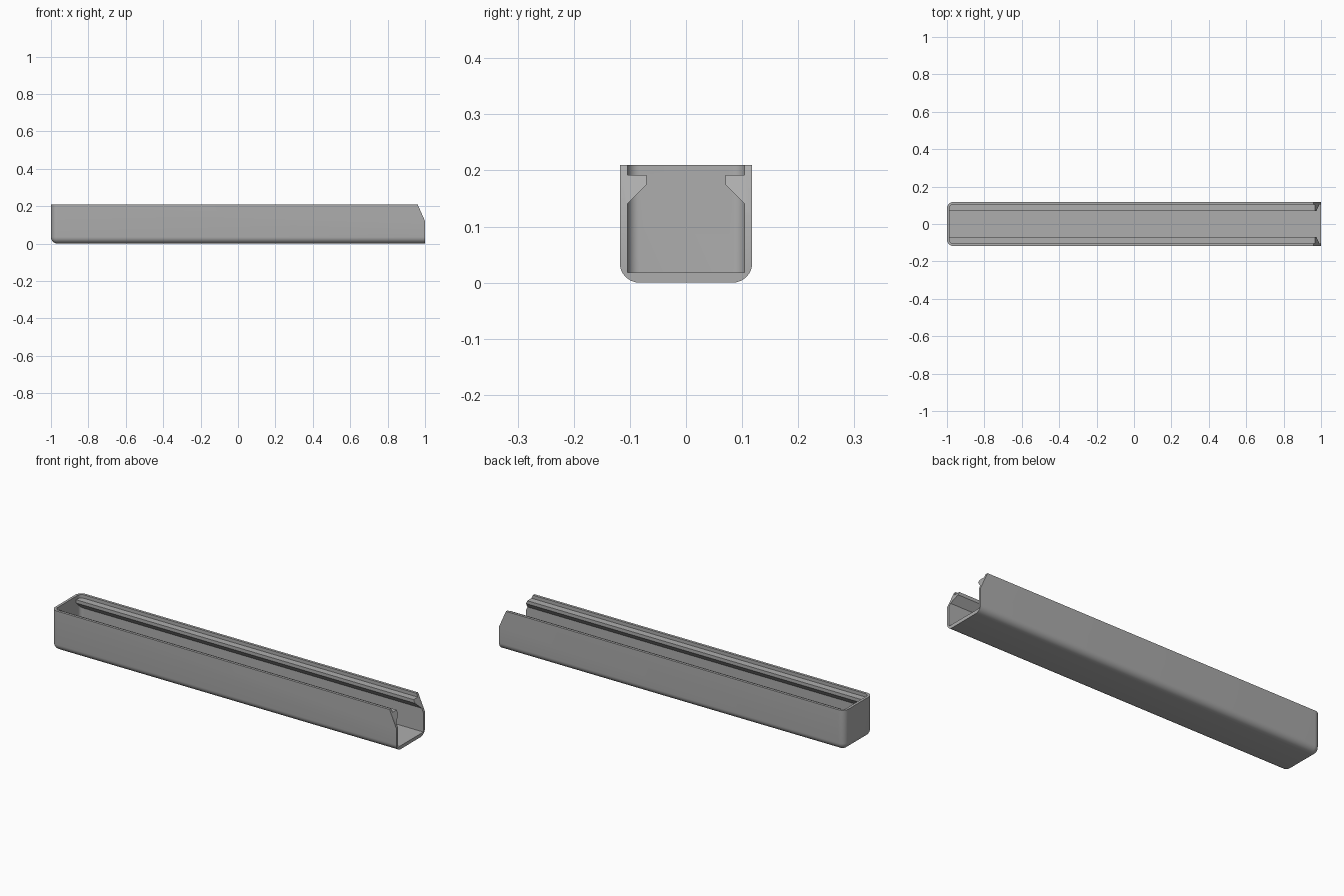
import bpy, bmesh

cube = bpy.data.objects.get("Cube")
if cube:
    bpy.data.objects.remove(cube, do_unlink=True)

LENGTH, HALF_W, HEIGHT = 2.0, 0.118, 0.21
WALL, FLOOR, RADIUS = 0.0135, 0.018, 0.035

grey = bpy.data.materials.new("plain_grey")
grey.use_nodes = True
colour = (0.42, 0.42, 0.42, 1)
grey.diffuse_color = colour
grey.node_tree.nodes["Principled BSDF"].inputs["Base Color"].default_value = colour


def finish(name, bm):
    bmesh.ops.recalc_face_normals(bm, faces=bm.faces)
    mesh = bpy.data.meshes.new(name)
    bm.to_mesh(mesh)
    bm.free()
    mesh.materials.append(grey)
    obj = bpy.data.objects.new(name, mesh)
    bpy.context.collection.objects.link(obj)
    return obj


def rounded_box(name, low, high, radius, round_bottom):
    """Box with rounded upright corners at its -x end, and optionally a rounded underside."""
    bm = bmesh.new()
    bmesh.ops.create_cube(bm, size=1)
    for v in bm.verts:
        v.co = [l if c < 0 else h for c, l, h in zip(v.co, low, high)]
    edges = []
    for e in bm.edges:
        a, b = (v.co for v in e.verts)
        at_back = max(a.x, b.x) < 0
        upright = abs(a.z - b.z) > 0.01
        at_bottom = max(a.z, b.z) < low[2] + 0.001
        across_open_end = min(a.x, b.x) > 0
        if (at_back and upright) or (round_bottom and at_bottom and not across_open_end):
            edges.append(e)
    bmesh.ops.bevel(bm, geom=edges, offset=radius, segments=8, profile=0.5, affect='EDGES')
    return finish(name, bm)


def prism(name, points, offset):
    """Close a flat profile and extrude it along an offset."""
    bm = bmesh.new()
    face = bm.faces.new([bm.verts.new(p) for p in points])
    moved = bmesh.ops.extrude_face_region(bm, geom=[face], use_keep_orig=True)["geom"]
    bmesh.ops.translate(bm, vec=offset, verts=[v for v in moved if isinstance(v, bmesh.types.BMVert)])
    return finish(name, bm)


def combine(target, other, operation):
    mod = target.modifiers.new(operation.title(), 'BOOLEAN')
    mod.operation, mod.object, mod.solver = operation, other, 'EXACT'
    bpy.context.view_layer.objects.active = target
    bpy.ops.object.modifier_apply(modifier=mod.name)
    bpy.data.objects.remove(other, do_unlink=True)


# Outer shell, closed at one end
end = LENGTH / 2
tray = rounded_box("sliding_tray", (-end, -HALF_W, 0), (end, HALF_W, HEIGHT), RADIUS, True)

# Cavity, open at the top and at the +x end
inner = HALF_W - WALL
cavity = rounded_box("cavity_cutter", (-end + WALL, -inner, FLOOR),
                     (end + 0.1, inner, HEIGHT + 0.1), RADIUS - WALL, False)
combine(tray, cavity, 'DIFFERENCE')

# Guide rails under the rim, with sloping undersides
root = inner + 0.002
for side in (-1, 1):
    profile = [(root, 0.192), (0.07, 0.192), (0.07, 0.175), (inner, 0.14), (root, 0.138)]
    rail = prism("guide_rail", [(-end + WALL - 0.002, side * y, z) for y, z in profile],
                 (LENGTH - WALL + 0.002, 0, 0))
    combine(tray, rail, 'UNION')

# Slanted cut at the open end
slope = prism("slope_cutter", [(0.96, -0.2, HEIGHT), (1.0, -0.2, 0.12), (1.1, -0.2, 0.12),
                               (1.1, -0.2, 0.3), (0.92, -0.2, 0.3)], (0, 0.4, 0))
combine(tray, slope, 'DIFFERENCE')

# Smooth the rounded corners only
bpy.ops.object.select_all(action='DESELECT')
tray.select_set(True)
bpy.context.view_layer.objects.active = tray
bpy.ops.object.shade_smooth_by_angle(angle=0.6)
